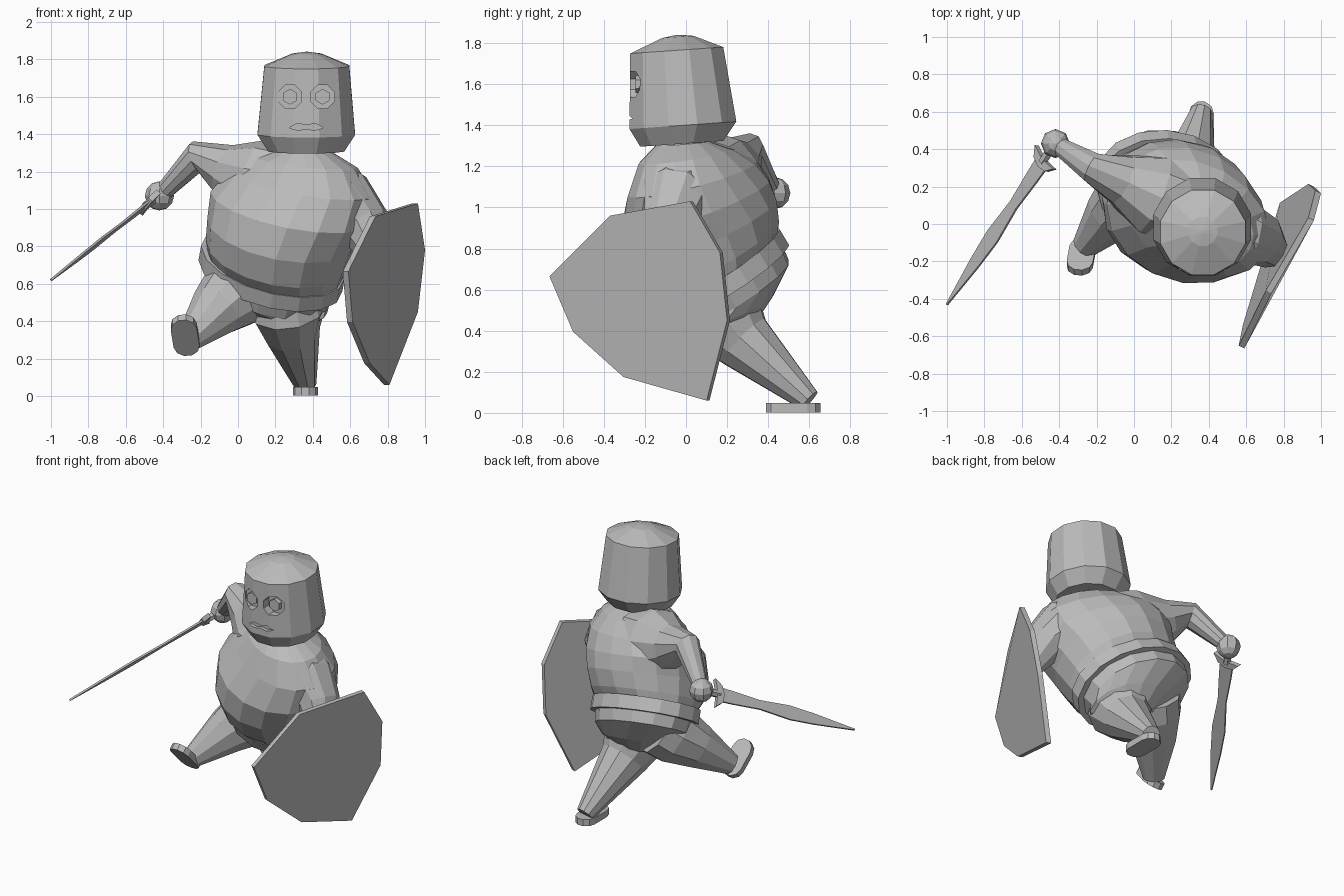
import bpy, math
from mathutils import Vector

if "Cube" in bpy.data.objects:
    bpy.data.objects.remove(bpy.data.objects["Cube"])

GREY = (0.5, 0.5, 0.5, 1)
stone = bpy.data.materials.new("plain grey")
stone.use_nodes = True
stone.diffuse_color = GREY
stone.node_tree.nodes["Principled BSDF"].inputs["Base Color"].default_value = GREY

X, Z = Vector((1, 0, 0)), Vector((0, 0, 1))
BROAD = Vector((.87, -.5, 0))  # direction the shoulders span


def make(name, verts, faces):
    mesh = bpy.data.meshes.new(name)
    mesh.from_pydata(verts, [], faces)
    mesh.materials.append(stone)
    obj = bpy.data.objects.new(name, mesh)
    bpy.context.collection.objects.link(obj)
    return obj


def loft(name, rings, n=12, ref=X, turn=0.0):
    """Skin capped elliptical rings: (centre, normal, radius_u, radius_v)."""
    verts, faces = [], []
    for centre, normal, ru, rv in rings:
        w = Vector(normal).normalized()
        u = (ref - w * ref.dot(w)).normalized()
        v = w.cross(u)
        for i in range(n):
            a = math.tau * i / n + turn
            verts.append(Vector(centre) + u * ru * math.cos(a) + v * rv * math.sin(a))
    for k in range(len(rings) - 1):
        for i in range(n):
            j = (i + 1) % n
            faces.append((k * n + i, k * n + j, k * n + n + j, k * n + n + i))
    faces.append(tuple(reversed(range(n))))
    faces.append(tuple(range(len(verts) - n, len(verts))))
    return make(name, verts, faces)


def limb(name, stations, n=10, ref=Z):
    """Tapered limb through (point, radius) stations."""
    pts = [Vector(p) for p, r in stations]
    rings = []
    for i, (p, r) in enumerate(stations):
        along = pts[min(i + 1, len(pts) - 1)] - pts[max(i - 1, 0)]
        rings.append((p, along, r, r))
    return loft(name, rings, n, ref)


def slab(name, outline, offset):
    """Prism from a flat outline pushed along an offset vector."""
    pts = [Vector(p) for p in outline]
    n, off = len(pts), Vector(offset)
    faces = [tuple(range(n)), tuple(reversed(range(n, 2 * n)))]
    faces += [(i, i + n, (i + 1) % n + n, (i + 1) % n) for i in range(n)]
    normal = sum(((pts[i] - pts[0]).cross(pts[i + 1] - pts[0]) for i in range(1, n - 1)), Vector())
    if normal.dot(off) > 0:
        faces = [tuple(reversed(f)) for f in faces]
    return make(name, pts + [p + off for p in pts], faces)


def foot(name, heel, toe, radius, offset):
    heel, toe = Vector(heel), Vector(toe)
    along = (toe - heel).normalized()
    side = along.cross(Vector(offset)).normalized()
    outline = []
    for end, start in ((toe, -math.pi / 2), (heel, math.pi / 2)):
        for i in range(6):
            a = start + math.pi * i / 5
            outline.append(end + radius * (along * math.cos(a) + side * math.sin(a)))
    slab(name, outline, offset)


# Leaning torso with overhanging belly and neck
loft("torso", [
    ((.19, .18, .66), (.18, -.58, 1), .37, .28),
    ((.205, .135, .76), (.18, -.54, 1), .39, .355),
    ((.235, .085, .88), (.17, -.44, 1), .41, .385),
    ((.28, .045, 1.01), (.15, -.32, 1), .45, .365),
    ((.34, .03, 1.14), (.12, -.22, 1), .42, .29),
    ((.36, .005, 1.25), (.08, -.12, 1), .30, .215),
    ((.365, -.02, 1.31), (.03, -.08, 1), .14, .13),
    ((.365, -.02, 1.38), (0, -.08, 1), .11, .11)], 16, BROAD)

# Belt and hips share the waist tilt
waist = Vector((.18, -.6, 1)).normalized()
centre = Vector((.18, .19, .68))
loft("belt", [(centre + waist * h, waist, .405, .325) for h in (-.045, .045)], 16, BROAD)
loft("hips", [(centre, waist, .375, .30),
              (centre - waist * .12, waist, .35, .285),
              ((.23, .22, .48), (.1, -.4, 1), .26, .21),
              ((.23, .21, .41), (.1, -.3, 1), .17, .14)], 14, BROAD)

# Legs and feet
limb("left_leg", [((.25, .13, .58), .17), ((.265, .18, .47), .21),
                  ((.285, .28, .35), .155), ((.36, .6, .06), .06)], ref=X)
foot("left_foot", (.36, .59, .002), (.36, .453, .002), .067, (0, 0, .045))
limb("right_leg", [((.06, .22, .62), .2), ((-.01, .15, .55), .2),
                   ((-.12, .05, .455), .15), ((-.265, -.12, .3), .07)])
foot("right_foot", (-.275, -.15, .265), (-.29, -.23, .355), .07, (0, .03, .03))

# Raised right arm with fist
limb("right_arm", [((.26, .1, 1.12), .22), ((.1, .16, 1.15), .225), ((-.07, .24, 1.21), .14),
                   ((-.22, .3, 1.28), .085), ((-.39, .41, 1.1), .05)])
bpy.ops.mesh.primitive_uv_sphere_add(segments=8, ring_count=6, radius=.078, location=(-.42, .43, 1.07))
fist = bpy.context.object
fist.name = "right_fist"
fist.data.materials.append(stone)

# Left arm reaching down to the shield
limb("left_arm", [((.46, -.02, 1.07), .2), ((.57, -.05, 1.03), .19), ((.67, -.08, .92), .145),
                  ((.73, -.14, .78), .1), ((.76, -.17, .68), .06)], ref=X)

# Sword: guard and leaf blade
base, tip = Vector((-.49, .33, 1.02)), Vector((-1, -.43, .62))
along = (tip - base).normalized()
wide = Vector((.43, -.7, .56))
wide = (wide - along * wide.dot(along)).normalized()
thick = along.cross(wide)
steps = [(0, .05), (.1, .046), (.3, .032), (.52, .05), (.7, .038), (1, .004)]
edge = [base.lerp(tip, t) + wide * w for t, w in steps]
edge += [base.lerp(tip, t) - wide * w for t, w in reversed(steps)]
slab("sword_blade", [p - thick * .006 for p in edge], thick * .012)
guard = [(-.02, 0), (-.035, .1), (.015, .06), (.03, 0), (.015, -.06), (-.035, -.1)]
slab("sword_guard", [base + along * a + wide * b - thick * .015 for a, b in guard], thick * .03)
limb("sword_grip", [((-.40, .47, 1.09), .025), (base, .025)], 6)

# Eight-sided shield
slab("shield", [(.962, .02, 1.03), (1, .165, .78), (.962, .2, .45), (.81, .1, .06),
                (.705, -.305, .175), (.613, -.55, .395), (.59, -.665, .665), (.735, -.37, .96)],
     (-.03, .014, 0))

# Helmeted head, tipped slightly forward
tilt = (0, -.07, 1)
head = loft("head", [
    ((.365, -.02, 1.31), tilt, .21, .21), ((.365, -.015, 1.4), tilt, .27, .27),
    ((.368, -.045, 1.765), tilt, .235, .235), ((.368, -.04, 1.83), tilt, .08, .08),
    ((.368, -.04, 1.84), tilt, .01, .01)], 12, turn=math.pi / 12)


def carve(outline, depth):
    cutter = slab("cutter", [(x, -.5, z) for x, z in outline], (0, .5 + depth, 0))
    mod = head.modifiers.new("carve", "BOOLEAN")
    mod.operation, mod.solver, mod.object = "DIFFERENCE", "EXACT", cutter
    bpy.context.view_layer.objects.active = head
    bpy.ops.object.modifier_apply(modifier=mod.name)
    bpy.data.objects.remove(cutter)


def disc(x, z, r, n):
    return [(x + r * math.cos(math.tau * (i + .5) / n), z + r * math.sin(math.tau * (i + .5) / n))
            for i in range(n)]


# Sunken eyes with irises, and a wavy mouth slot
for side, x in (("right", .278), ("left", .452)):
    carve(disc(x, 1.6, .068, 8), -.215)
    slab(side + "_iris", [(a, -.245, b) for a, b in disc(x, 1.6, .042, 6)], (0, .04, 0))
half = [(0, 1.448), (.05, 1.458), (.092, 1.433), (.045, 1.42)]
mouth = [(.365 + x, z) for x, z in half] + [(.365, 1.428)]
mouth += [(.365 - x, z) for x, z in reversed(half[1:])]
carve(mouth, -.25)
